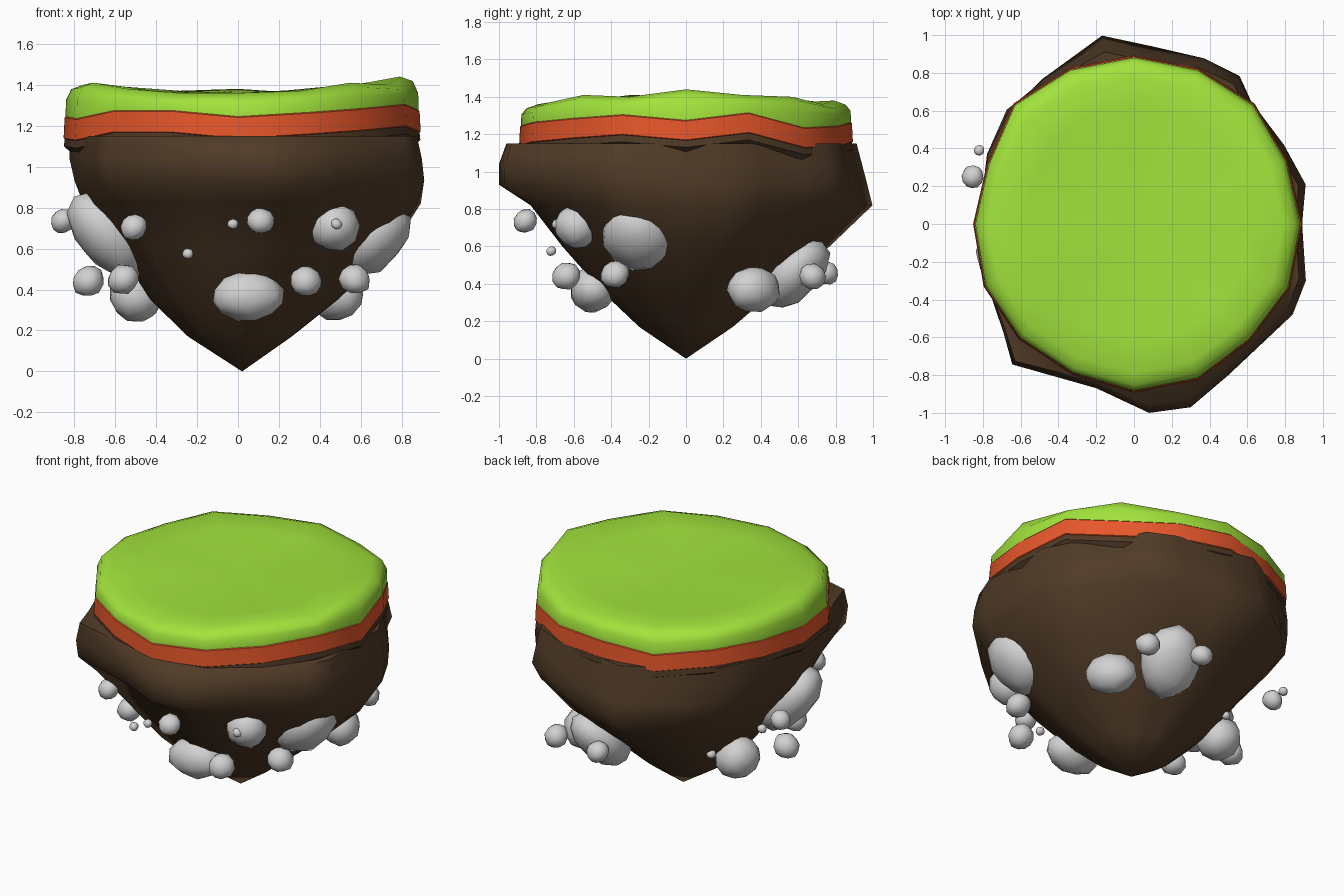
import bpy, bmesh, math, random
from mathutils import Matrix, Vector

if "Cube" in bpy.data.objects:
    bpy.data.objects.remove(bpy.data.objects["Cube"])

random.seed(4)


def material(name, rgb):
    m = bpy.data.materials.new(name)
    m.diffuse_color = (*rgb, 1)
    m.use_nodes = True
    m.node_tree.nodes["Principled BSDF"].inputs["Base Color"].default_value = m.diffuse_color
    return m


SOIL = material("dark brown", (0.080, 0.043, 0.020))
CLAY = material("orange clay", (0.80, 0.095, 0.024))
GRASS = material("grass green", (0.36, 0.77, 0.045))
STONE = material("light grey", (0.64, 0.64, 0.64))


def finish(name, bm, mat, angle):
    bmesh.ops.recalc_face_normals(bm, faces=bm.faces)
    me = bpy.data.meshes.new(name)
    bm.to_mesh(me)
    bm.free()
    for p in me.polygons:
        p.use_smooth = True
    me.set_sharp_from_angle(angle=math.radians(angle))
    me.materials.append(mat)
    ob = bpy.data.objects.new(name, me)
    bpy.context.collection.objects.link(ob)
    return ob


def loft(name, rings, mat, end=None, angle=40):
    """Skin a stack of rings; the first end is flat, the last flat or pointed."""
    bm = bmesh.new()
    vs = [[bm.verts.new(p) for p in r] for r in rings]
    n = len(vs[0])
    for a, b in zip(vs, vs[1:]):
        for i in range(n):
            j = (i + 1) % n
            bm.faces.new((a[i], a[j], b[j], b[i]))
    for ring, tip in ((vs[0], None), (vs[-1], end)):
        if tip is None:
            bm.faces.new(ring)
        else:
            t = bm.verts.new(tip)
            for i in range(n):
                bm.faces.new((ring[i], ring[(i + 1) % n], t))
    return finish(name, bm, mat, angle)


# Soil body: irregular outline, shrunk level by level towards a point
OUTLINE = [(.89, 0), (.91, .21), (.80, .42), (.63, .66), (.57, .80), (.38, .90), (.10, .94),
           (-.17, 1.0), (-.50, .79), (-.70, .63), (-.80, .38), (-.84, 0), (-.79, -.33),
           (-.70, -.58), (-.65, -.75), (-.20, -.87), (.08, -1.0), (.30, -.97), (.50, -.80),
           (.84, -.48), (.91, -.30)]
# height, then share of the outline towards +x, +y, -x, -y
LEVELS = [(1.15, .96, .91, .98, .96), (1.04, .985, .94, .98, 1.0), (.93, 1.0, .97, .95, 1.0),
          (.82, .98, 1.0, .90, .83), (.60, .83, .77, .70, .66), (.35, .54, .46, .51, .44),
          (.17, .29, .25, .29, .25)]


def soil_ring(level):
    z, px, py, nx, ny = level
    ring = []
    for x, y in OUTLINE:
        w = x * x / (x * x + y * y)
        f = w * (px if x > 0 else nx) + (1 - w) * (py if y > 0 else ny)
        if x > .3 and y > .5 and z < .9:      # back right corner undercuts earlier
            f *= .93
        ring.append((x * f, y * f, z))
    return ring


loft("soil_body", [soil_ring(l) for l in LEVELS], SOIL, end=(.02, 0, 0), angle=75)

# Upper layers share one wavy rim, sampled every 22.5 degrees from +x
RIM = [.88, .87, .89, .88, .88, .88, .89, .83, .84, .85, .85, .85, .88, .88, .86, .88]
SEAM = [1.28, 1.32, 1.24, 1.25, 1.27, 1.24, 1.28, 1.26,
        1.25, 1.24, 1.28, 1.28, 1.25, 1.27, 1.29, 1.31]
CREST = [1.44, 1.41, 1.40, 1.36, 1.38, 1.37, 1.39, 1.39,
         1.40, 1.41, 1.38, 1.36, 1.36, 1.37, 1.41, 1.40]


def rim_ring(scale, heights):
    return [(r * scale * math.cos(i * math.pi / 8), r * scale * math.sin(i * math.pi / 8), h)
            for i, (r, h) in enumerate(zip(RIM, heights))]


def seam(dz):
    return [s + dz for s in SEAM]


def crest(t, dz=0):
    return [1.36 + (c - 1.36) * t + dz for c in CREST]


# Soil lip under the clay
loft("soil_lip", [rim_ring(.98, seam(-.175)), rim_ring(1.012, seam(-.15)),
                  rim_ring(1.005, seam(-.09))], SOIL)
# Clay band
loft("clay_band", [rim_ring(.99, seam(-.125)), rim_ring(1.014, seam(-.11)),
                   rim_ring(1.008, seam(-.01)), rim_ring(.98, seam(.01))], CLAY)
# Grass cap with rounded rim and gently uneven top
loft("grass_cap", [rim_ring(.95, seam(-.01)), rim_ring(1.003, seam(-.005)),
                   rim_ring(1.0, [s * .5 + c * .5 for s, c in zip(SEAM, CREST)]),
                   rim_ring(.97, crest(1, -.022)), rim_ring(.90, crest(1)),
                   rim_ring(.70, crest(.6)), rim_ring(.35, crest(.2))],
     GRASS, end=(0, 0, 1.36), angle=60)


# Stones: lumpy balls lying on the sloping underside
def stone(name, loc, size, jitter):
    x, y, _ = loc
    a = math.atan2(y, x)
    t = Vector((-math.sin(a), math.cos(a), 0))
    n = Vector((math.cos(a), math.sin(a), -.9)).normalized()
    frame = Matrix((t, n.cross(t), n)).transposed()
    bm = bmesh.new()
    bmesh.ops.create_icosphere(bm, subdivisions=2, radius=1)
    for v in bm.verts:
        p = v.co * (1.03 + random.uniform(-jitter, jitter))
        v.co = frame @ Vector([c * s for c, s in zip(p, size)]) + Vector(loc)
    finish(name, bm, STONE, 45)


# position, then half width, half length up the slope, half thickness
BOULDERS = [((-.64, -.15, .67), (.18, .25, .14)), ((.665, -.26, .655), (.19, .21, .14)),
            ((.21, .585, .455), (.18, .22, .125)), ((.05, -.50, .37), (.17, .12, .12)),
            ((.48, .36, .37), (.15, .12, .12)), ((-.50, .18, .37), (.14, .13, .12)),
            ((.47, -.58, .71), (.12, .12, .12))]
for i, (loc, size) in enumerate(BOULDERS):
    stone(f"boulder_{i + 1}", loc, size, .05)

# position and radius
PEBBLES = [(-.855, .25, .735, .06), (-.82, .39, .72, .028), (-.73, .01, .44, .078),
           (-.56, -.31, .45, .077), (-.51, -.60, .705, .065), (-.025, -.89, .72, .026),
           (.11, -.86, .735, .066), (-.245, -.72, .575, .027), (.33, -.64, .44, .077),
           (.48, -.69, .72, .028), (.57, -.38, .45, .077), (.46, .675, .44, .072),
           (.11, .75, .46, .066), (-.42, .34, .43, .028)]
for i, (x, y, z, r) in enumerate(PEBBLES):
    stone(f"pebble_{i + 1}", (x, y, z), (r, r * .9, r), .05)
